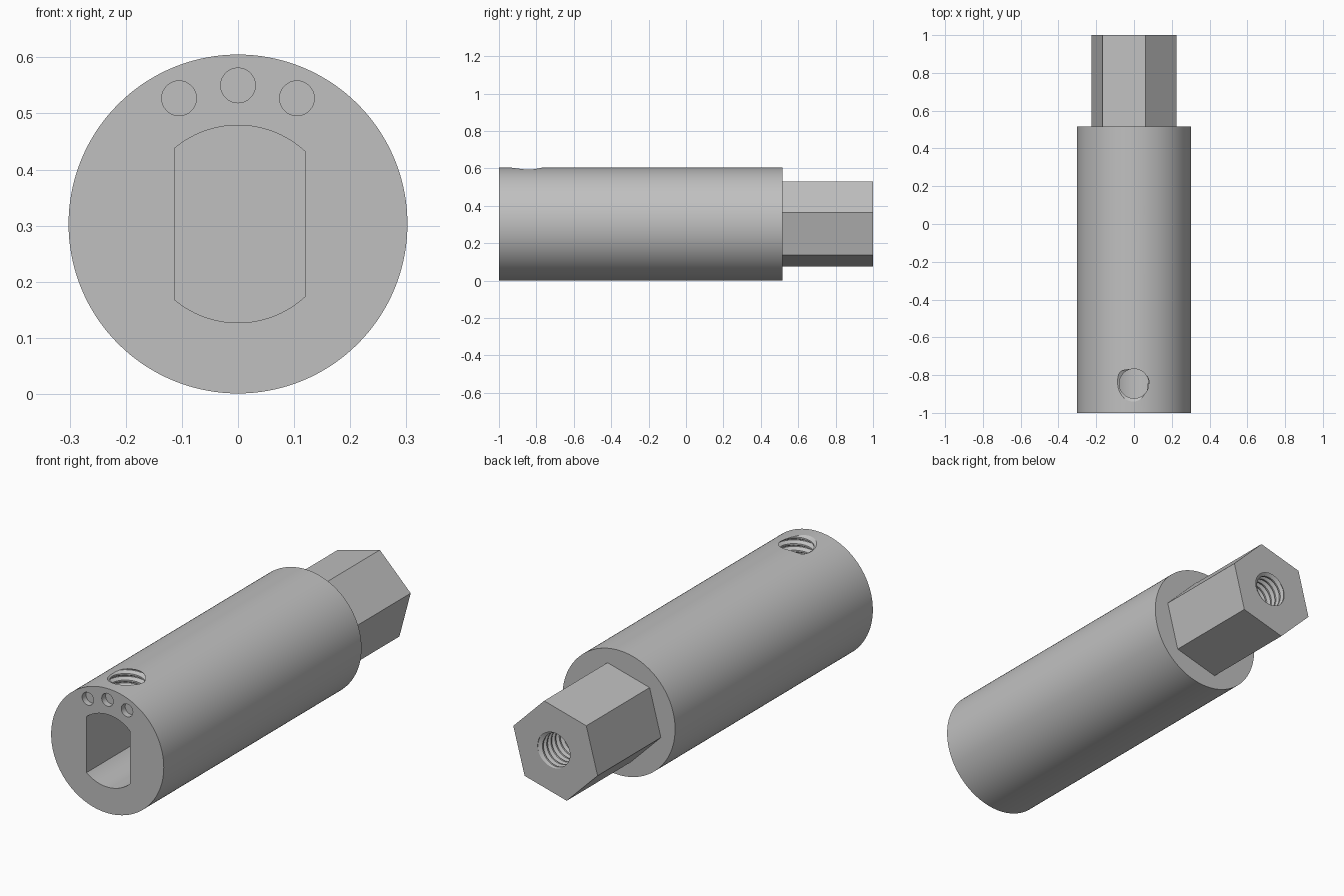
import bpy, bmesh, math
from mathutils import Matrix

if "Cube" in bpy.data.objects:
    bpy.data.objects.remove(bpy.data.objects["Cube"])

AXIS_Z = 0.303          # height of the long axis
MINOR, MAJOR, PITCH = 0.078, 0.0955, 0.032

steel = bpy.data.materials.new("satin grey")
steel.use_nodes = True
colour = (0.53, 0.53, 0.53, 1)
steel.diffuse_color = colour
steel.node_tree.nodes["Principled BSDF"].inputs["Base Color"].default_value = colour


def finish(name, bm, matrix=Matrix()):
    bmesh.ops.recalc_face_normals(bm, faces=bm.faces)
    mesh = bpy.data.meshes.new(name)
    bm.to_mesh(mesh)
    bm.free()
    mesh.transform(matrix)
    mesh.materials.append(steel)
    obj = bpy.data.objects.new(name, mesh)
    bpy.context.collection.objects.link(obj)
    return obj


def arc(radius, start, end, count, x=0, z=AXIS_Z):
    """Points in the x-z plane, angles in radians."""
    angles = [start + (end - start) * i / count for i in range(count + 1)]
    return [(x + radius * math.cos(a), z + radius * math.sin(a)) for a in angles]


def circle(radius, count, start=0.0, x=0, z=AXIS_Z):
    return arc(radius, start, start + math.tau, count, x, z)[:-1]


def prism(name, outline, y0, y1):
    bm = bmesh.new()
    face = bm.faces.new([bm.verts.new((x, y0, z)) for x, z in outline])
    side = bmesh.ops.extrude_face_region(bm, geom=[face])["geom"]
    moved = [v for v in side if isinstance(v, bmesh.types.BMVert)]
    bmesh.ops.translate(bm, verts=moved, vec=(0, y1 - y0, 0))
    return finish(name, bm)


def thread(name, turns, matrix, columns=40):
    """Solid screw along +z, with a true helical groove."""
    profile = [(0, MINOR), (0.25, MINOR), (0.56, MAJOR), (0.69, MAJOR)]
    per_turn, rows = len(profile), turns * len(profile)
    bm = bmesh.new()
    grid = {}
    for c in range(columns):
        a = math.tau * c / columns
        for k in range(rows + 1 + (per_turn if c == 0 else 0)):
            part, r = profile[k % per_turn]
            z = (k // per_turn + part + c / columns) * PITCH
            grid[k, c] = bm.verts.new((r * math.cos(a), r * math.sin(a), z))
    for k in range(rows + 1):
        grid[k, columns] = grid[k + per_turn, 0]
    for c in range(columns):
        for k in range(rows):
            bm.faces.new((grid[k, c], grid[k, c + 1], grid[k + 1, c + 1], grid[k + 1, c]))
    # Close both ends with a fan
    middle = turns * PITCH / 2
    low = bm.verts.new((0, 0, 0))
    high = bm.verts.new((0, 0, (turns + 1) * PITCH))
    for edge in [e for e in bm.edges if e.is_boundary]:
        tip = low if edge.verts[0].co.z < middle else high
        bm.faces.new((*edge.verts, tip))
    return finish(name, bm, matrix)


def combine(target, other, operation):
    mod = target.modifiers.new(operation.title(), "BOOLEAN")
    mod.object, mod.operation, mod.solver = other, operation, "EXACT"
    bpy.context.view_layer.objects.active = target
    bpy.ops.object.modifier_apply(modifier=mod.name)
    bpy.data.objects.remove(other)


# Round sleeve with hexagonal drive end
sleeve = prism("adapter_sleeve", circle(0.302, 144), -1, 0.515)
hexagon = circle(0.234, 6, math.radians(15))
combine(sleeve, prism("hex_drive", hexagon, 0.45, 1), "UNION")

# Shaft socket: a circle with two flats
R, LEFT, RIGHT = 0.176, -0.112, 0.12
a, b = math.acos(RIGHT / R), math.acos(LEFT / R)
socket = arc(R, a, b, 24) + arc(R, -b, -a, 24)
combine(sleeve, prism("shaft_socket", socket, -1.1, -0.4), "DIFFERENCE")

# Three shallow index dots
for x, z in ((-0.105, 0.527), (0, 0.55), (0.105, 0.527)):
    combine(sleeve, prism("index_dot", circle(0.031, 32, 0, x, z), -1.1, -0.97), "DIFFERENCE")

# Threaded set screw hole and threaded end hole
set_screw = thread("set_screw_hole", 7, Matrix.Translation((0, -0.845, 0.435)))
combine(sleeve, set_screw, "DIFFERENCE")
end_place = Matrix.Translation((0, 0.5, AXIS_Z)) @ Matrix.Rotation(-math.pi / 2, 4, "X")
combine(sleeve, thread("end_hole", 17, end_place), "DIFFERENCE")

bpy.ops.object.select_all(action="DESELECT")
sleeve.select_set(True)
bpy.context.view_layer.objects.active = sleeve
bpy.ops.object.shade_smooth_by_angle(angle=math.radians(25))
